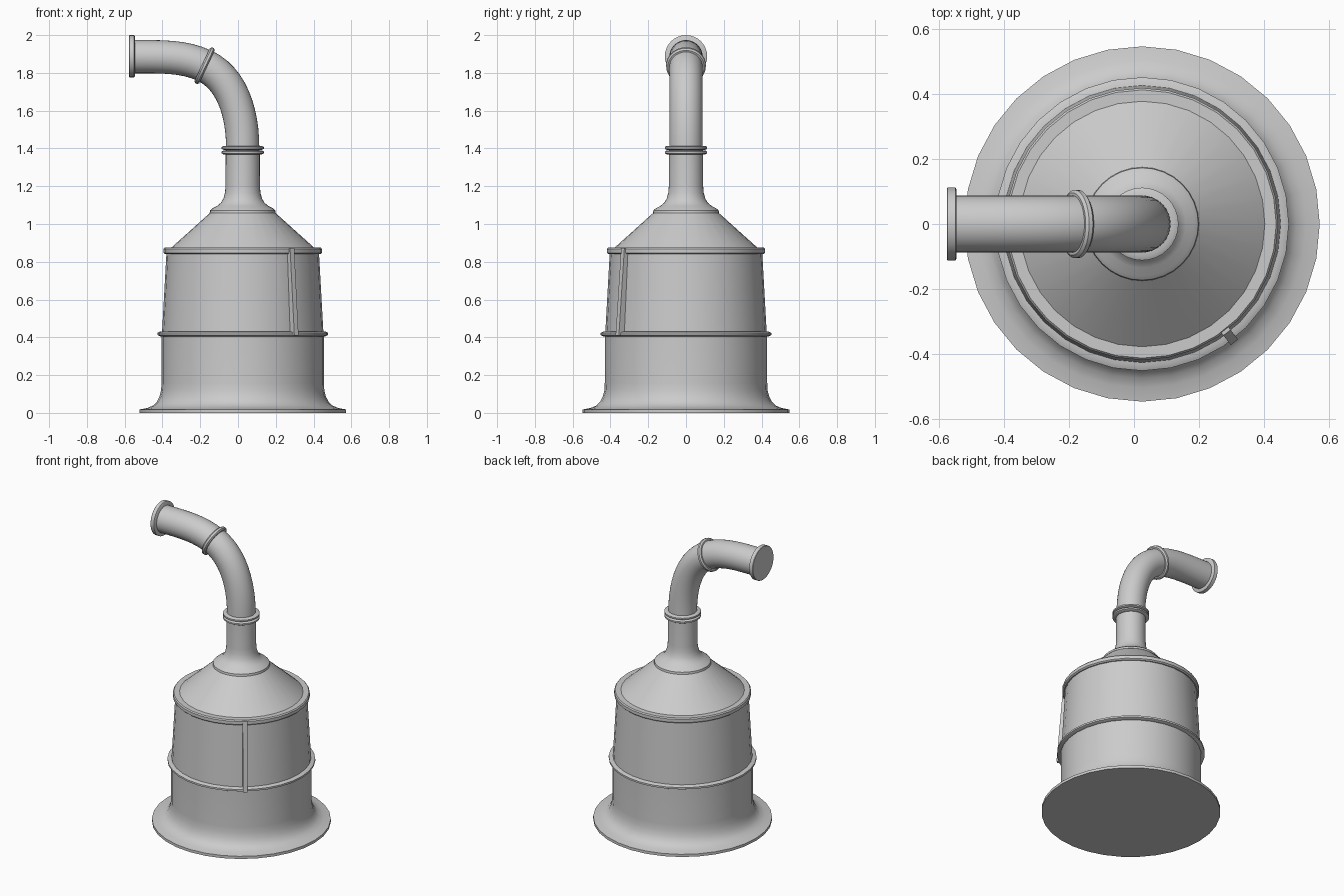
import bpy, bmesh, math
from mathutils import Vector, Matrix

if "Cube" in bpy.data.objects:
    bpy.data.objects.remove(bpy.data.objects["Cube"])

CX = 0.025   # axis of the body
SEG = 32


def finish(name, bm, angle=35):
    bmesh.ops.recalc_face_normals(bm, faces=bm.faces)
    me = bpy.data.meshes.new(name)
    bm.to_mesh(me)
    bm.free()
    ob = bpy.data.objects.new(name, me)
    bpy.context.collection.objects.link(ob)
    bpy.ops.object.select_all(action='DESELECT')
    ob.select_set(True)
    bpy.context.view_layer.objects.active = ob
    bpy.ops.object.shade_smooth_by_angle(angle=math.radians(angle))
    return ob


def skin(name, rings, loop=False):
    """Join rings of points; cap the ends unless the rings form a loop."""
    bm = bmesh.new()
    vs = [[bm.verts.new(p) for p in r] for r in rings]
    n = len(vs[0])
    pairs = list(zip(vs, vs[1:])) + ([(vs[-1], vs[0])] if loop else [])
    for a, b in pairs:
        for i in range(n):
            j = (i + 1) % n
            bm.faces.new((a[i], a[j], b[j], b[i]))
    if not loop:
        bm.faces.new(vs[0][::-1])
        bm.faces.new(vs[-1])
    return finish(name, bm)


def circle(r, z, m):
    return [m @ Vector((r * math.cos(t), r * math.sin(t), z))
            for t in (2 * math.pi * i / SEG for i in range(SEG))]


def lathe(name, profile, m=Matrix.Translation((CX, 0, 0)), loop=False):
    return skin(name, [circle(r, z, m) for r, z in profile], loop)


def frame(pos, direction):
    return Matrix.Translation(pos) @ Vector((0, 0, 1)).rotation_difference(direction).to_matrix().to_4x4()


def bead(r_in, r_out, h):
    """Rounded band section centred on z = 0."""
    d = r_out - r_in
    return [(r_in, -h), (r_in + d * .65, -h), (r_out, -h * .45),
            (r_out, h * .45), (r_in + d * .65, h), (r_in, h)]


# Flared base and lower drum
lathe("lower_drum", [(.547, 0), (.547, .018), (.505, .026), (.475, .039), (.455, .058),
                     (.441, .085), (.432, .12), (.43, .16), (.43, .42)])
# Tapered upper drum
lathe("upper_drum", [(.428, .41), (.403, .86)])
# Middle band and top rim
lathe("middle_band", bead(.41, .452, .013), Matrix.Translation((CX, 0, .418)), True)
lathe("top_rim", [(.37, .84), (.411, .84), (.419, .847), (.419, .868), (.413, .875), (.37, .875)], loop=True)
# Conical roof
lathe("cone_roof", [(.378, .86), (.378, .875), (.172, 1.06)])
# Neck collar and vertical pipe
lathe("neck", [(.165, 1.052), (.175, 1.058), (.173, 1.072), (.16, 1.083), (.135, 1.096), (.115, 1.113),
               (.102, 1.135), (.094, 1.165), (.091, 1.2), (.09, 1.40)])
# Twin rings on the vertical pipe
for i, z in enumerate((1.379, 1.403)):
    lathe(f"pipe_ring_{i + 1}", bead(.08, .112, .011), Matrix.Translation((CX, 0, z)), True)


# Bent outlet pipe swept along two cubic segments
def cubic(p, t):
    s = 1 - t
    pos = p[0] * s**3 + p[1] * 3 * s * s * t + p[2] * 3 * s * t * t + p[3] * t**3
    tan = (p[1] - p[0]) * s * s + (p[2] - p[1]) * 2 * s * t + (p[3] - p[2]) * t * t
    return pos, tan.normalized()


def P(x, z):
    return Vector((x, 0, z))


lean = P(-.905, .425)
joint = P(-.177, 1.838)
lower = [P(CX, 1.40), P(CX, 1.60), joint - lean * .155, joint]
upper = [joint, joint + lean * .12, P(-.40, 1.886), P(-.555, 1.886)]
path = [cubic(lower, i / 12) for i in range(13)] + [cubic(upper, i / 8) for i in range(1, 9)]
skin("outlet_pipe", [circle(.088, 0, frame(p, d)) for p, d in path])
lathe("elbow_ring", bead(.08, .105, .014), frame(joint, lean), True)
# Closed end flange
lathe("end_flange", [(.105, 0), (.112, .004), (.112, .028), (.11, .03)], frame(P(-.546, 1.888), P(-1, 0)))

# Upright rib on the drum
bm = bmesh.new()
bmesh.ops.create_cube(bm, size=1)
for v in bm.verts:
    top = v.co.z > 0
    r_in, r_out = (.385, .425) if top else (.41, .462)
    v.co = (r_out if v.co.x > 0 else r_in, math.copysign(.014, v.co.y), .872 if top else .41)
bm.transform(Matrix.Translation((CX, 0, 0)) @ Matrix.Rotation(math.radians(-52), 4, 'Z'))
finish("side_rib", bm)
